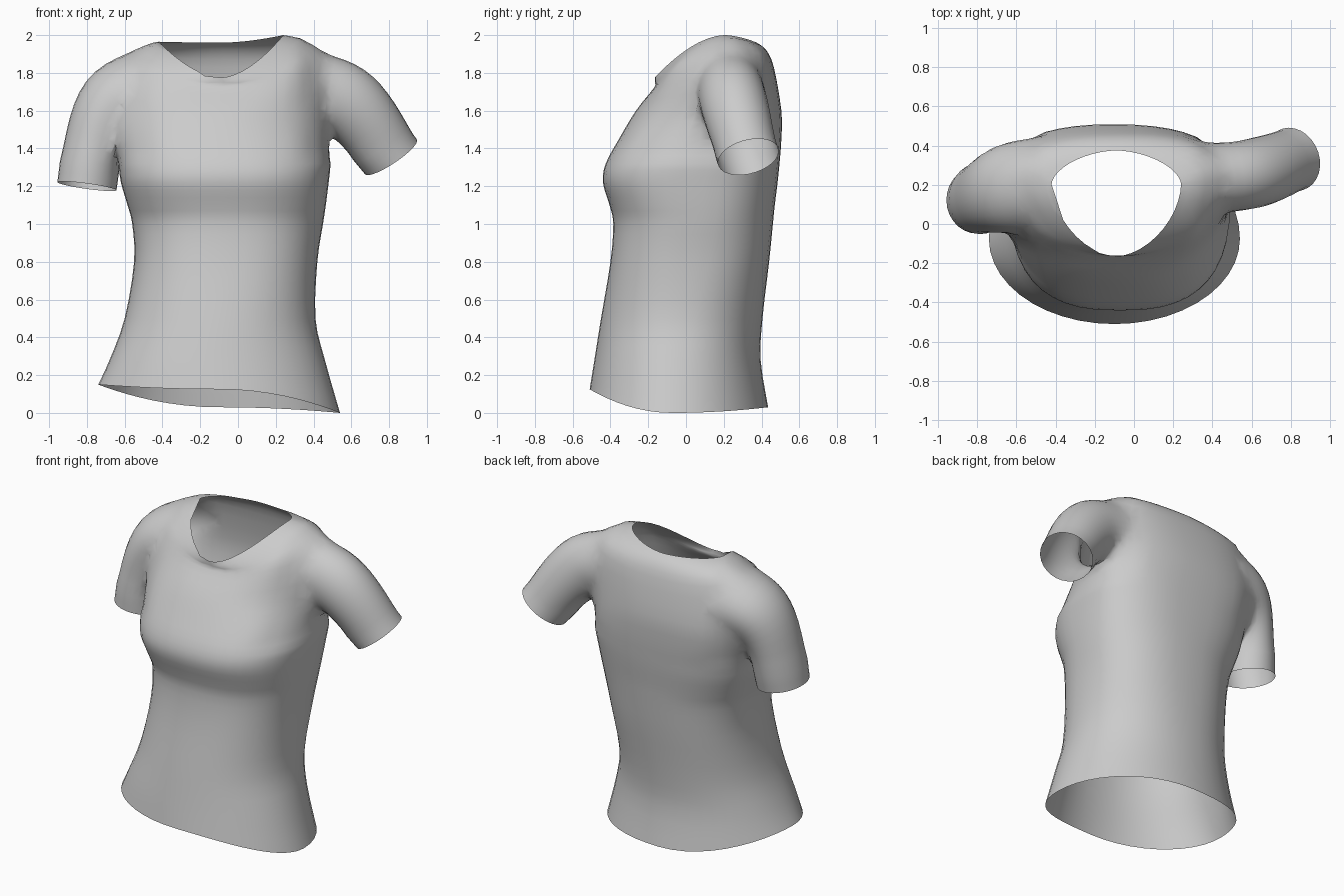
import bpy, bmesh, math
from mathutils import Vector

cube = bpy.data.objects.get("Cube")
if cube:
    bpy.data.objects.remove(cube, do_unlink=True)

fabric = bpy.data.materials.new("grey fabric")
fabric.use_nodes = True
GREY = (0.6, 0.6, 0.6, 1)
fabric.diffuse_color = GREY
fabric.node_tree.nodes["Principled BSDF"].inputs["Base Color"].default_value = GREY


def spline(rows, steps):
    """Smooth interpolation through rows of numbers."""
    out = []
    last = len(rows) - 1
    for i in range(last):
        a, b, c, d = (rows[max(0, min(last, k))] for k in range(i - 1, i + 3))
        for s in range(steps):
            t = s / steps
            out.append([q + t / 2 * (r - p + t * (2 * p - 5 * q + 4 * r - w
                        + t * (3 * (q - r) + w - p)))
                        for p, q, r, w in zip(a, b, c, d)])
    return out + [list(rows[-1])]


def loft(name, rings):
    """Closed tube with one large face at each end."""
    bm = bmesh.new()
    loops = [[bm.verts.new(p) for p in ring] for ring in rings]
    n = len(loops[0])
    for low, high in zip(loops, loops[1:]):
        for j in range(n):
            k = (j + 1) % n
            bm.faces.new((low[j], low[k], high[k], high[j]))
    bm.faces.new(loops[0][::-1])
    bm.faces.new(loops[-1])
    bmesh.ops.recalc_face_normals(bm, faces=bm.faces)
    mesh = bpy.data.meshes.new(name)
    bm.to_mesh(mesh)
    bm.free()
    mesh.materials.append(fabric)
    obj = bpy.data.objects.new(name, mesh)
    bpy.context.collection.objects.link(obj)
    return obj


def torso_ring(row, sides=44):
    """Rounded section with its own height at each side, front and back."""
    xl, xr, yf, yb, power, widest, zl, zr, zf, zb = row
    cx, cy = (xl + xr) / 2, yf + (yb - yf) * widest
    ring = []
    for j in range(sides):
        a = math.tau * j / sides
        c, s = math.cos(a), math.sin(a)
        x = math.copysign(abs(c) ** (2 / power), c)
        y = math.copysign(abs(s) ** (2 / power), s)
        z = (zr if c > 0 else zl) * c * c + (zb if s > 0 else zf) * s * s
        ring.append((cx + x * (xr - xl) / 2,
                     cy + y * ((yb - cy) if s > 0 else (cy - yf)), z))
    return ring


def sleeve(name, path, sides=28):
    """Oval tube along a path of x, y, z, thickness, depth."""
    pts = spline(path, 5)
    rings = []
    for i, p in enumerate(pts):
        ahead, behind = pts[min(i + 1, len(pts) - 1)], pts[max(i - 1, 0)]
        along = (Vector(ahead[:3]) - Vector(behind[:3])).normalized()
        u = along.cross(Vector((0, 1, 0))).normalized()
        v = along.cross(u)
        rings.append([Vector(p[:3]) + u * p[3] * math.cos(a) + v * p[4] * math.sin(a)
                      for a in (math.tau * j / sides for j in range(sides))])
    return loft(name, rings)


# Torso: left, right, front, back, roundness, widest point, one or four heights
sections = [
    (-.74, .54, -.51, .435, 2, .46, .15, 0, .125, .03),
    (-.68, .46, -.485, .395, 2.1, .48, .28),
    (-.60, .41, -.45, .405, 2.2, .5, .5),
    (-.55, .42, -.40, .44, 2.4, .53, .8),
    (-.56, .45, -.385, .46, 2.4, .55, 1),
    (-.585, .465, -.405, .47, 2.5, .56, 1.1),
    (-.62, .48, -.44, .485, 2.6, .58, 1.22),
    (-.635, .49, -.425, .495, 2.6, .6, 1.32),
    (-.67, .49, -.355, .505, 2.5, .63, 1.45),
    (-.69, .48, -.265, .505, 2.3, .65, 1.6),
    (-.62, .47, -.17, .465, 2.3, .65, 1.87, 1.89, 1.72, 1.83),
    (-.53, .38, -.165, .425, 2, .67, 1.94, 1.97, 1.75, 1.92),
    (-.42, .24, -.165, .375, 1.75, .68, 1.965, 2, 1.775, 1.96),
]
sections = [r if len(r) == 10 else r[:6] + r[6:] * 4 for r in sections]
shirt = loft("shirt", [torso_ring(r) for r in spline(sections, 3)])

# Sleeves: the right one hangs down, the left one is held out
sleeves = [
    sleeve("right_sleeve", [(-.42, .22, 1.69, .18, .23), (-.62, .19, 1.69, .205, .24),
                            (-.745, .15, 1.52, .165, .205), (-.80, .12, 1.2, .158, .17)]),
    sleeve("left_sleeve", [(.30, .24, 1.70, .17, .18), (.50, .24, 1.69, .21, .185),
                           (.655, .27, 1.575, .195, .185), (.81, .33, 1.355, .165, .165)]),
]

# Join the sleeves to the torso
for part in sleeves:
    mod = shirt.modifiers.new("join", "BOOLEAN")
    mod.operation = "UNION"
    mod.solver = "EXACT"
    mod.object = part
joined = bpy.data.meshes.new_from_object(
    shirt.evaluated_get(bpy.context.evaluated_depsgraph_get()))
shirt.modifiers.clear()
shirt.data = joined
for part in sleeves:
    bpy.data.objects.remove(part, do_unlink=True)

# Open the hem, neck and cuffs, then soften the shoulder seams
bm = bmesh.new()
bm.from_mesh(joined)
caps = [f for f in bm.faces if len(f.verts) > 24]
bmesh.ops.delete(bm, geom=caps, context="FACES")
bmesh.ops.remove_doubles(bm, verts=bm.verts, dist=0.012)
for _ in range(8):
    soft = [v for v in bm.verts if not v.is_boundary
            and v.co.z > 1.35 and not -0.48 < v.co.x < 0.33]
    bmesh.ops.smooth_vert(bm, verts=soft, factor=0.5,
                          use_axis_x=True, use_axis_y=True, use_axis_z=True)
bm.to_mesh(joined)
bm.free()

bpy.ops.object.select_all(action="DESELECT")
shirt.select_set(True)
bpy.context.view_layer.objects.active = shirt
bpy.ops.object.shade_smooth_by_angle(angle=math.radians(60))
